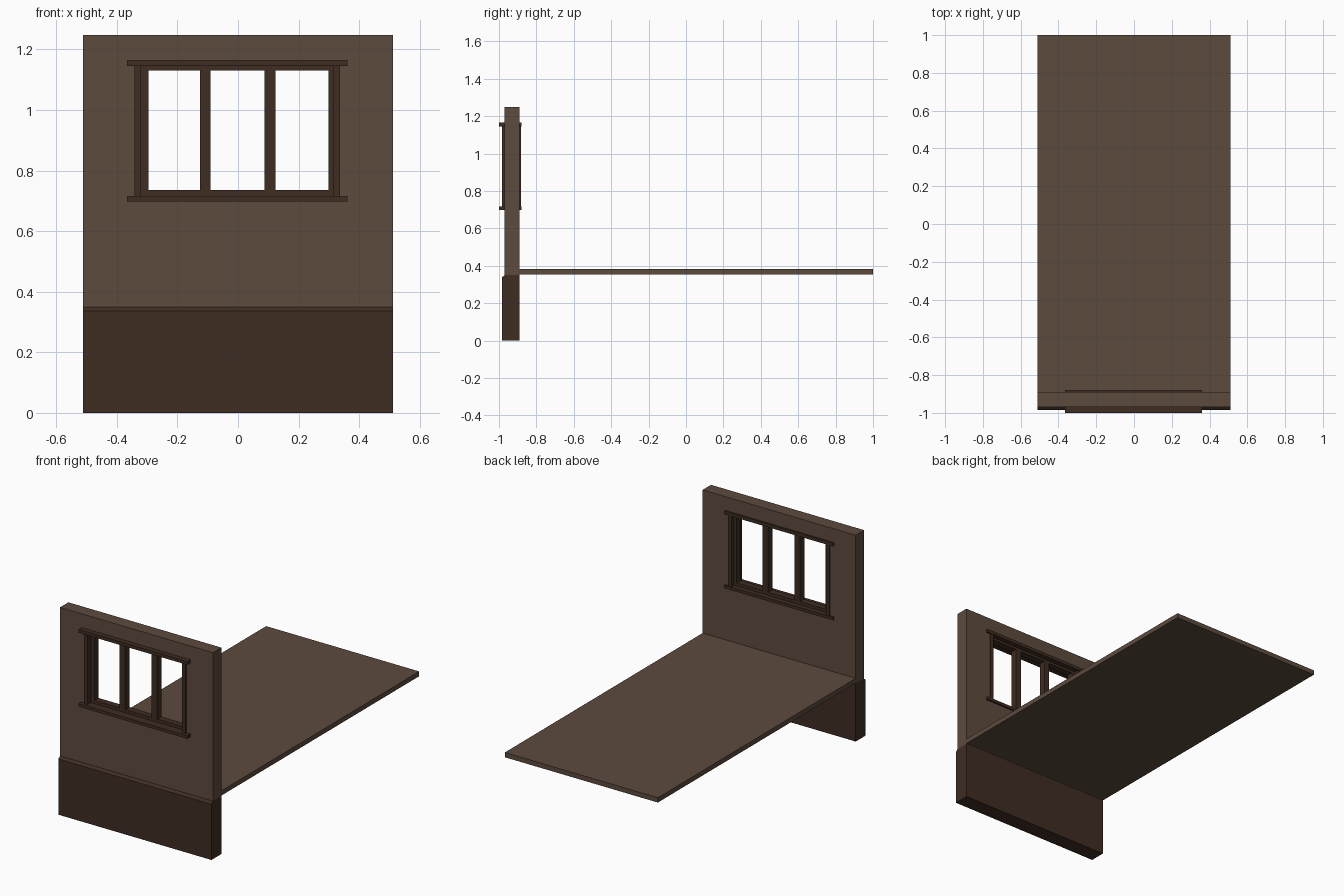
import bpy, bmesh

if "Cube" in bpy.data.objects:
    bpy.data.objects.remove(bpy.data.objects["Cube"])


def material(name, rgb):
    m = bpy.data.materials.new(name)
    m.diffuse_color = (*rgb, 1)
    m.use_nodes = True
    m.node_tree.nodes["Principled BSDF"].inputs["Base Color"].default_value = m.diffuse_color
    return m


LIGHT = material("light_brown", (0.107, 0.069, 0.048))
DARK = material("dark_brown", (0.050, 0.026, 0.016))


def finish(name, bm, mat):
    bmesh.ops.recalc_face_normals(bm, faces=bm.faces)
    me = bpy.data.meshes.new(name)
    bm.to_mesh(me)
    bm.free()
    me.materials.append(mat)
    ob = bpy.data.objects.new(name, me)
    bpy.context.collection.objects.link(ob)
    return ob


def prism(name, profile, x0, x1, mat):
    """Extrude a (y, z) profile along x."""
    bm = bmesh.new()
    a = [bm.verts.new((x0, y, z)) for y, z in profile]
    b = [bm.verts.new((x1, y, z)) for y, z in profile]
    bm.faces.new(a)
    bm.faces.new(b)
    for i in range(len(a)):
        j = (i + 1) % len(a)
        bm.faces.new((a[i], a[j], b[j], b[i]))
    return finish(name, bm, mat)


def box(name, x, y, z, mat):
    return prism(name, [(y[0], z[0]), (y[1], z[0]), (y[1], z[1]), (y[0], z[1])], x[0], x[1], mat)


def ring(name, outer, inner, y, mat):
    """Rectangular frame; outer and inner are (x0, x1, z0, z1)."""
    bm = bmesh.new()

    def loop(r, yy):
        x0, x1, z0, z1 = r
        return [bm.verts.new((px, yy, pz)) for px, pz in ((x0, z0), (x1, z0), (x1, z1), (x0, z1))]

    loops = [loop(outer, y[0]), loop(inner, y[0]), loop(inner, y[1]), loop(outer, y[1])]
    for k in range(4):
        a, b = loops[k], loops[(k + 1) % 4]
        for i in range(4):
            j = (i + 1) % 4
            bm.faces.new((a[i], a[j], b[j], b[i]))
    return finish(name, bm, mat)


W = 0.512

# Plinth with chamfered top front edge
prism("plinth", [(-0.985, 0), (-0.89, 0), (-0.89, 0.35), (-0.97, 0.35), (-0.985, 0.337)], -W, W, DARK)

# Wall with window opening, and floor slab
ring("wall", (-W, W, 0.35, 1.248), (-0.34, 0.335, 0.70, 1.16), (-0.97, -0.89), LIGHT)
box("floor", (-W, W), (-0.89, 1.0), (0.353, 0.382), LIGHT)

# Window casing: head and sill rails project past the side posts
for name, z in (("window_head", (1.145, 1.165)), ("window_sill", (0.698, 0.716))):
    box(name, (-0.366, 0.361), (-1.0, -0.88), z, DARK)
for name, x in (("left_casing", (-0.341, -0.32)), ("right_casing", (0.315, 0.336))):
    box(name, x, (-0.983, -0.883), (0.716, 1.145), DARK)

# Recessed sash frame and mullions
ring("sash_frame", (-0.32, 0.315, 0.716, 1.145), (-0.296, 0.298, 0.735, 1.13), (-0.95, -0.91), DARK)
for i, x in enumerate(((-0.126, -0.09), (0.087, 0.124))):
    box(f"mullion_{i + 1}", x, (-0.95, -0.91), (0.735, 1.13), DARK)
